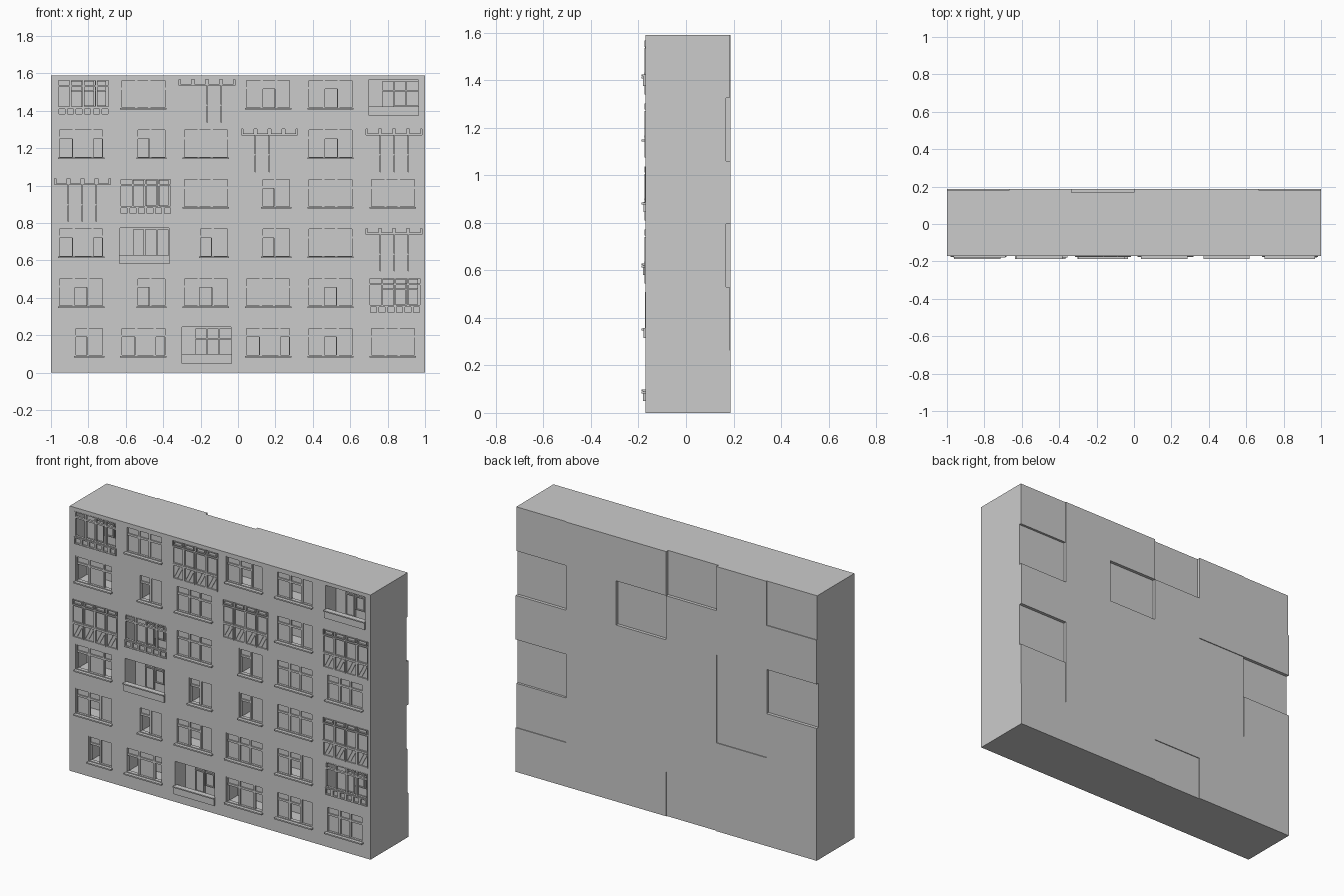
import bpy, bmesh, math
from mathutils import Matrix

if "Cube" in bpy.data.objects:
    bpy.data.objects.remove(bpy.data.objects["Cube"])

CW, CH, H0 = 2 / 6, 1.59 / 6, -0.17      # cell width, cell height, facade plane

# rows listed from the top floor down
PLAN = ["GTHOOL",
        "DSTHOH",
        "HGTSPP",
        "DLSSPH",
        "MSMTMG",
        "SDLDMP"]

# pane layouts inside the opening: left, right, bottom, top, open?
THREE = [(0, .34, 0, .68, 0), (.34, .63, 0, .68, 0), (.63, 1, 0, .68, 0),
         (0, .34, .68, 1, 0), (.34, .63, .68, 1, 0), (.63, 1, .68, 1, 0)]
LAYOUT = {
    "T": THREE,
    "P": THREE,
    "D": [(0, .34, 0, .7, 1), (.34, .75, 0, .7, 0), (.75, 1, 0, .7, 1),
          (0, .34, .7, 1, 0), (.34, .75, .7, 1, 0), (.75, 1, .7, 1, 0)],
    "M": [(0, .34, 0, .7, 0), (.34, .66, 0, .7, 1), (.66, 1, 0, 1, 0),
          (0, .34, .7, 1, 0), (.34, .66, .7, 1, 0)],
    "O": [(0, .36, 0, .7, 0), (.36, .68, 0, .7, 1), (.68, 1, 0, 1, 0),
          (0, .36, .7, 1, 0), (.36, .68, .7, 1, 0)],
    "S": [(0, .46, 0, .7, 1), (0, .46, .7, 1, 0), (.46, 1, 0, 1, 0)],
}


def box(bm, x0, x1, y0, y1, z0, z1):
    m = Matrix.Translation(((x0 + x1) / 2, (y0 + y1) / 2, (z0 + z1) / 2)) @ \
        Matrix.Diagonal((x1 - x0, y1 - y0, z1 - z0, 1))
    bmesh.ops.create_cube(bm, size=1, matrix=m)


def frame(bm, x0, x1, y0, y1, z0, z1, t):
    box(bm, x0, x0 + t, y0, y1, z0, z1)
    box(bm, x1 - t, x1, y0, y1, z0, z1)
    box(bm, x0 + t, x1 - t, y0, y1, z0, z0 + t)
    box(bm, x0 + t, x1 - t, y0, y1, z1 - t, z1)


def pane(bm, x0, x1, z0, z1, y, t=.006, glass=True):
    frame(bm, x0, x1, y, y + .014, z0, z1, t)
    if glass:
        box(bm, x0 + t, x1 - t, y + .007, y + .010, z0 + t, z1 - t)


def bar(bm, xa, za, xb, zb, y0, y1, t):
    m = Matrix.Translation(((xa + xb) / 2, (y0 + y1) / 2, (za + zb) / 2)) @ \
        Matrix.Rotation(-math.atan2(zb - za, xb - xa), 4, 'Y') @ \
        Matrix.Diagonal((math.hypot(xb - xa, zb - za), y1 - y0, t, 1))
    bmesh.ops.create_cube(bm, size=1, matrix=m)


def finish(bm, name):
    me = bpy.data.meshes.new(name)
    bm.to_mesh(me)
    bm.free()
    bpy.context.collection.objects.link(bpy.data.objects.new(name, me))


def wall(cx, cz, u0, u1, v0, v1, deep, back):
    """Wall block of one flat with a recessed opening."""
    bm = bmesh.new()
    x1, z1 = cx + CW, cz + CH
    box(bm, cx, x1, deep, back, cz, z1)
    box(bm, cx, u0, H0, deep, cz, z1)
    box(bm, u1, x1, H0, deep, cz, z1)
    box(bm, u0, u1, H0, deep, cz, v0)
    box(bm, u0, u1, H0, deep, v1, z1)
    finish(bm, "wall_block")


def window(cx, cz, kind):
    u0, u1 = cx + (.127 if kind == "S" else .04), cx + .282
    v0, v1 = cz + .088, cz + .243
    wall(cx, cz, u0, u1, v0, v1, -.06, .188)
    bm = bmesh.new()
    w, h = u1 - u0, v1 - v0
    frame(bm, u0, u1, -.168, -.145, v0, v1, .006)
    for a, b, c, d, is_open in LAYOUT[kind]:
        xa, xb, za, zb = u0 + a * w, u0 + b * w, v0 + c * h, v0 + d * h
        pane(bm, xa, xb, za, zb, -.162, glass=not is_open)
        if is_open:   # casement swung into the room
            box(bm, xb - .009, xb - .004, -.148, -.085, za + .006, zb - .006)
    finish(bm, "window")
    bm = bmesh.new()
    box(bm, u0 - .003, u1 + .003, -.188, -.155, v0 - .006, v0 + .002)
    finish(bm, "window_sill")


def balcony_back(bm, u0, v0, v1, first):
    """Door and windows on the inner balcony wall."""
    for k in range(3):
        xa = u0 + first + k * .065
        pane(bm, xa, xa + .06, v1 - .06, v1 - .008, -.082)
        pane(bm, xa, xa + .06, v0 + (.0 if k == 0 else .05), v1 - .062, -.082)


def loggia(cx, cz, glazed):
    u0, u1 = cx + .035, cx + (.312 if glazed else .297)
    v0, v1 = cz + .05, cz + .243
    wall(cx, cz, u0, u1, v0, v1, -.07, .183)
    bm = bmesh.new()
    balcony_back(bm, u0, v0, v1, .07)
    finish(bm, "balcony_door_and_windows")
    bm = bmesh.new()
    if glazed:
        # slotted parapet with glazing bars above
        frame(bm, u0, u1, -.178, -.16, v0, v0 + .042, .007)
        box(bm, u0, u1, -.168, -.16, v0, v0 + .042)
        n = 6
        for i in range(1, n):
            x = u0 + (u1 - u0) * i / n
            box(bm, x - .007, x + .007, -.178, -.16, v0, v0 + .042)
        for i in range(4):
            s = (u1 - u0) / 4
            xa = u0 + i * s
            pane(bm, xa, xa + s, v0 + .042, v1 - .035, -.172, .005, False)
            pane(bm, xa, xa + s, v1 - .035, v1, -.172, .005, False)
    else:
        box(bm, u0 - .003, u1 + .003, -.18, -.16, v0, v0 + .045)
        box(bm, u0 - .004, u1 + .004, -.188, -.155, v0 + .042, v0 + .049)
    finish(bm, "balcony_parapet")


def braced_balcony(cx, cz):
    u0, u1, v0, v1 = cx + .018, cx + .318, cz + .014, cz + .242
    wall(cx, cz, u0, u1, v0, v1, -.155, .169)
    bm = bmesh.new()
    s = (u1 - u0) / 4
    mid = v0 + .088
    for i in range(4):
        xa, xb = u0 + i * s, u0 + (i + 1) * s
        pane(bm, xa + .001, xb - .001, v0, mid, -.174)
        pane(bm, xa + .001, xb - .001, mid + .004, v1 - .032, -.174)
        pane(bm, xa + .008, xb - .008, v1 - .026, v1, -.174, .005)
        # diagonal strips on the lower panels
        for k in (0, .022):
            bar(bm, xa + .01 + k, v0 + .012, xb - .032 + k, mid - .012, -.171, -.165, .004)
    box(bm, u0, u1, -.176, -.16, mid - .002, mid + .006)
    finish(bm, "braced_balcony_front")


# lay out the facade
for r, row in enumerate(PLAN):
    for c, kind in enumerate(row):
        cx, cz = -1 + c * CW, (5 - r) * CH
        if kind == "H":
            braced_balcony(cx, cz)
        elif kind in "GL":
            loggia(cx, cz, kind == "G")
        else:
            window(cx, cz, kind)
